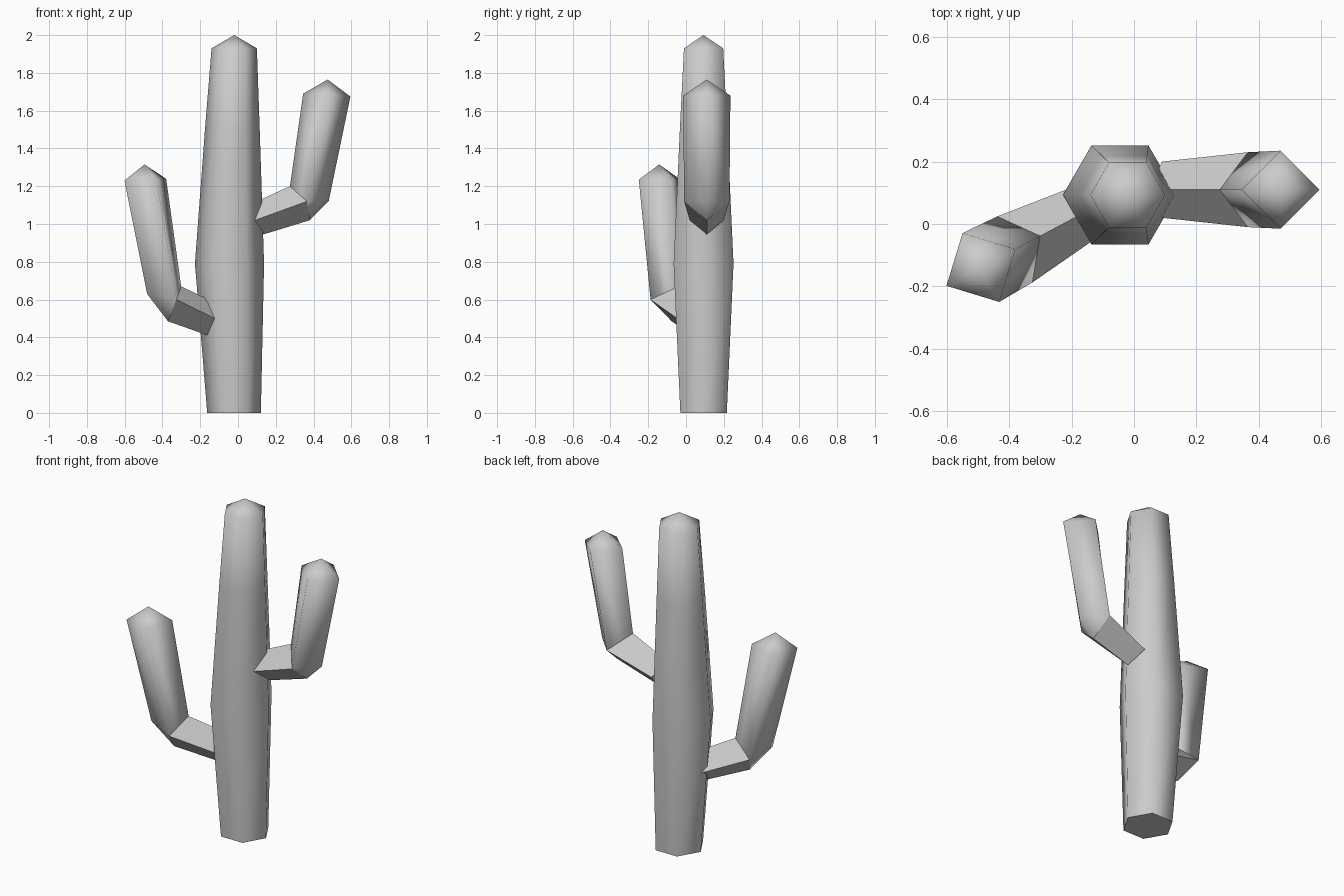
import bpy, bmesh, math
from mathutils import Vector

if "Cube" in bpy.data.objects:
    bpy.data.objects.remove(bpy.data.objects["Cube"])

grey = bpy.data.materials.new("plain grey")
grey.diffuse_color = (0.6, 0.6, 0.6, 1)
grey.use_nodes = True
grey.node_tree.nodes["Principled BSDF"].inputs["Base Color"].default_value = grey.diffuse_color


def finish(bm, name, sharp):
    """Turn a bmesh into a smooth object, keeping edges chosen by a rule sharp."""
    bmesh.ops.recalc_face_normals(bm, faces=bm.faces)
    for f in bm.faces:
        f.smooth = True
    for e in bm.edges:
        e.smooth = not sharp(e)
    me = bpy.data.meshes.new(name)
    bm.to_mesh(me)
    bm.free()
    me.materials.append(grey)
    bpy.context.collection.objects.link(bpy.data.objects.new(name, me))


# Trunk: six-sided, bulging in the middle, with a low pointed tip
bm = bmesh.new()
rings = []
for x, z, r in [(-0.021, 0, 0.142), (-0.045, 0.79, 0.183),
                (-0.03, 1.5, 0.145), (-0.02, 1.93, 0.12)]:
    rings.append([bm.verts.new((x + r * math.cos(math.radians(60 * i)),
                                0.093 + r * math.sin(math.radians(60 * i)), z))
                  for i in range(6)])
for a, b in zip(rings, rings[1:]):
    for i in range(6):
        j = (i + 1) % 6
        bm.faces.new((a[i], a[j], b[j], b[i]))
tip = bm.verts.new((-0.02, 0.093, 2.0))
for i in range(6):
    bm.faces.new((rings[-1][i], rings[-1][(i + 1) % 6], tip))
bm.faces.new(rings[0])
finish(bm, "trunk", lambda e: all(v.co.z < 0.01 for v in e.verts))


def arm(name, origin, angle, base, elbow, top, tip):
    """Four-sided bent arm; points are (outward, sideways, up) from the origin."""
    bm = bmesh.new()
    c, s = math.cos(angle), math.sin(angle)

    def vert(u, w, z):
        return bm.verts.new(Vector(origin) + Vector((u * c - w * s, u * s + w * c, z)))

    def ring(inner, side, outer):
        u, w, z = side
        return (vert(inner[0], 0, inner[1]), vert(u, w, z),
                vert(outer[0], 0, outer[1]), vert(u, -w, z))

    b = ring(*base)
    e = ring(*elbow[:3])
    heel = vert(elbow[3][0], 0, elbow[3][1])
    t = ring(*top)
    point = vert(tip[0], 0, tip[1])
    upper = (e[0], e[1], heel, e[3])
    for i in range(4):
        j = (i + 1) % 4
        bm.faces.new((b[i], b[j], e[j], e[i]))
        bm.faces.new((upper[i], upper[j], t[j], t[i]))
        bm.faces.new((t[i], t[j], point))
    # Chamfered outside of the bend
    for k in (1, 3):
        bm.faces.new((e[k], e[2], heel))
    bm.faces.new(b)
    lower = set(b) | set(e)
    finish(bm, name, lambda ed: all(v in lower for v in ed.verts))


arm("right_arm", (0.09, 0.11, 1.02), 0,
    base=((-0.045, 0.075), (0, 0.09, 0), (0.045, -0.075)),
    elbow=((0.185, 0.18), (0.275, 0.12, 0.1), (0.29, 0), (0.39, 0.1)),
    top=((0.255, 0.67), (0.38, 0.125, 0.66), (0.505, 0.655)),
    tip=(0.385, 0.745))
arm("left_arm", (-0.157, 0.038, 0.5), math.radians(208),
    base=((-0.06, 0.075), (-0.04, 0.085, -0.02), (-0.03, -0.1)),
    elbow=((0.163, 0.17), (0.255, 0.12, 0.1), (0.242, -0.015), (0.367, 0.13)),
    top=((0.253, 0.74), (0.378, 0.125, 0.735), (0.503, 0.73)),
    tip=(0.383, 0.815))
